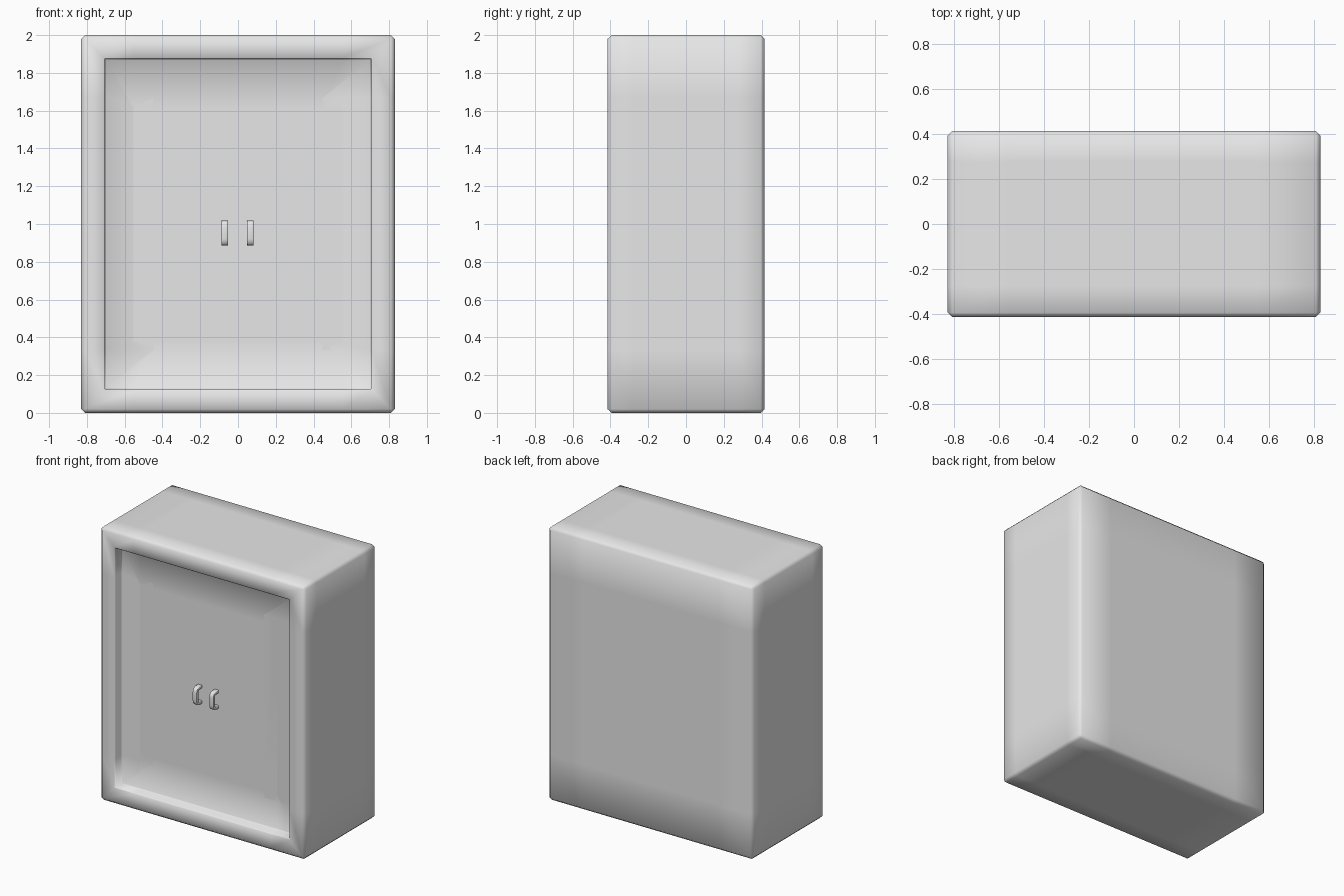
import bpy
import bmesh
from mathutils import Vector, Matrix

cube = bpy.data.objects.get("Cube")
if cube:
    bpy.data.objects.remove(cube, do_unlink=True)

WIDTH, DEPTH, HEIGHT = 1.66, 0.83, 2.0
CHAMFER = 0.02
RIM = 0.1
RECESS = 0.075
SOFT = 0.006

grey = bpy.data.materials.new("light_grey")
grey.use_nodes = True
grey.diffuse_color = (0.8, 0.8, 0.8, 1)
grey.node_tree.nodes["Principled BSDF"].inputs["Base Color"].default_value = (0.8, 0.8, 0.8, 1)


def add_object(name, bm):
    """Turn a bmesh into a smooth shaded object."""
    bmesh.ops.recalc_face_normals(bm, faces=bm.faces)
    for face in bm.faces:
        face.smooth = True
    mesh = bpy.data.meshes.new(name)
    bm.to_mesh(mesh)
    bm.free()
    mesh.materials.append(grey)
    obj = bpy.data.objects.new(name, mesh)
    bpy.context.collection.objects.link(obj)
    return obj


def front_face(bm):
    return min(bm.faces, key=lambda f: f.calc_center_median().y)


# Cabinet: chamfered box
bm = bmesh.new()
bmesh.ops.create_cube(bm, size=1, matrix=Matrix.Translation((0, 0, HEIGHT / 2))
                      @ Matrix.Diagonal((WIDTH, DEPTH, HEIGHT, 1)))
bmesh.ops.bevel(bm, geom=bm.edges[:], offset=CHAMFER, segments=1, affect='EDGES')

# Loops a sixth of the way in, so the soft edges fade out
for axis, size in enumerate((WIDTH, DEPTH, HEIGHT)):
    for side in (-1, 1):
        point = Vector((0, 0, HEIGHT / 2))
        normal = Vector((0, 0, 0))
        point[axis] += side * size / 3
        normal[axis] = 1
        front = front_face(bm)
        faces = [f for f in bm.faces if f != front]
        bmesh.ops.bisect_plane(bm, geom=bm.verts[:] + bm.edges[:] + faces,
                               plane_co=point, plane_no=normal, dist=1e-5)

# Front rim, recess wall and door panel
panel = front_face(bm)
for thickness, depth in ((RIM, 0), (SOFT, -SOFT), (0, 2 * SOFT - RECESS),
                         (SOFT, -SOFT), (0.25, 0)):
    bmesh.ops.inset_individual(bm, faces=[panel], thickness=thickness,
                               depth=depth, use_even_offset=True)
add_object("cabinet_body", bm)

# Door handles: bent strips with two legs reaching the panel
PANEL_Y = -DEPTH / 2 + RECESS
upper = [(0.005, 0.056), (-0.03, 0.056), (-0.042, 0.052), (-0.049, 0.043), (-0.051, 0.03)]
path = upper + [(y, -z) for y, z in reversed(upper)]
for name, x in (("left_handle", 0.065), ("right_handle", -0.07)):
    bm = bmesh.new()
    rows = [[bm.verts.new((x + s * 0.017, PANEL_Y + y, 0.952 + z)) for s in (-1, 1)]
            for y, z in path]
    for a, b in zip(rows, rows[1:]):
        bm.faces.new((a[0], a[1], b[1], b[0]))
    handle = add_object(name, bm)
    solid = handle.modifiers.new("thickness", 'SOLIDIFY')
    solid.thickness = 0.022
    solid.offset = 0
    bevel = handle.modifiers.new("soft_edges", 'BEVEL')
    bevel.width = 0.004
    bevel.segments = 2
